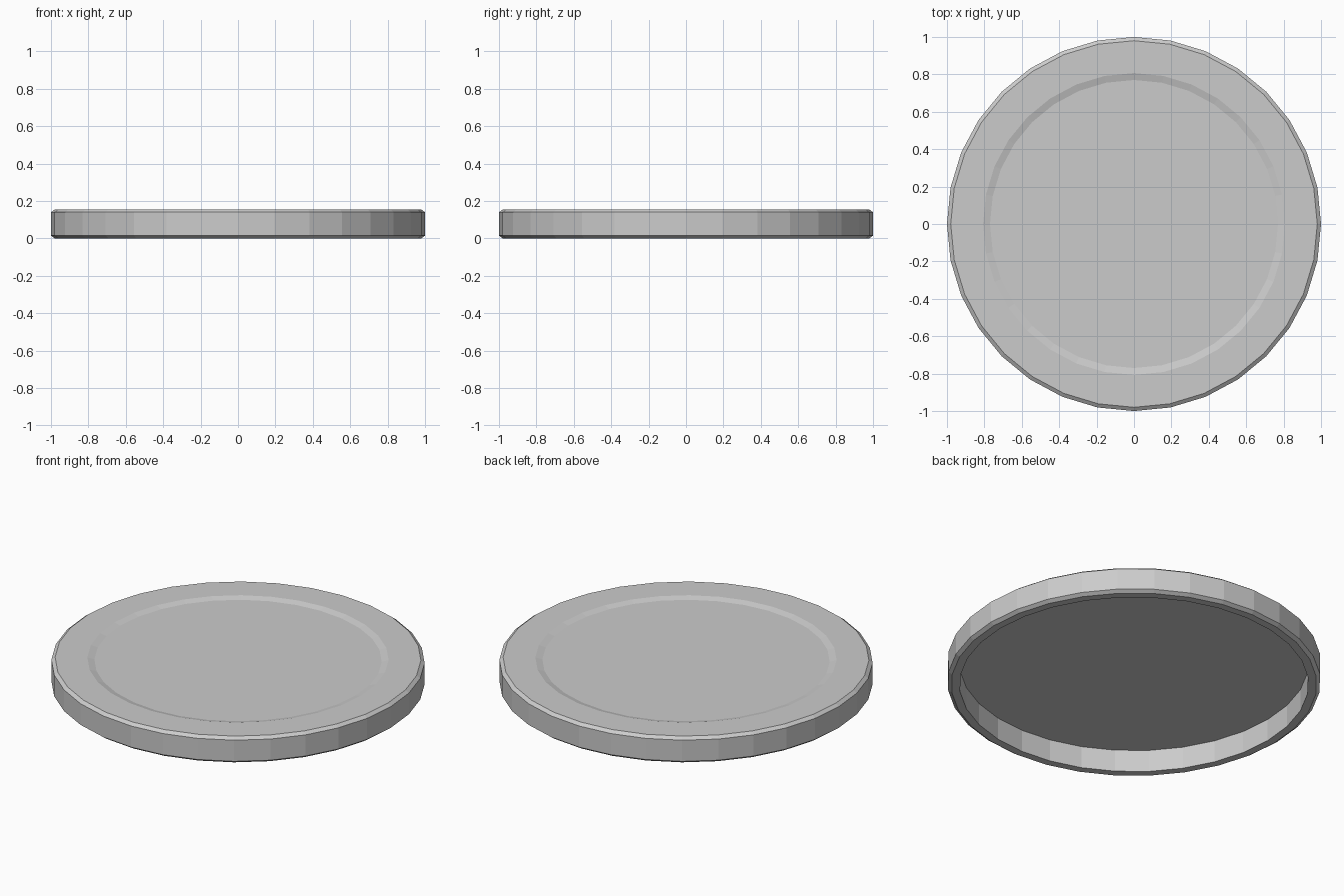
import bpy, bmesh, math

if "Cube" in bpy.data.objects:
    bpy.data.objects.remove(bpy.data.objects["Cube"])

SIDES = 32

# Half profile (radius, height): top centre, shallow step, rim, skirt, hollow underside
PROFILE = [
    (0.77, 0.145), (0.807, 0.155),   # recessed panel step
    (0.98, 0.155), (1.0, 0.14),      # top bevel
    (1.0, 0.015), (0.98, 0.0),       # bottom bevel
    (0.935, 0.0), (0.935, 0.13),     # inner wall and ceiling
]


def lathe(name, profile, sides):
    bm = bmesh.new()
    rings = []
    for r, z in profile:
        rings.append([bm.verts.new((r * math.cos(2 * math.pi * i / sides),
                                    r * math.sin(2 * math.pi * i / sides), z))
                      for i in range(sides)])
    for a, b in zip(rings, rings[1:]):
        for i in range(sides):
            j = (i + 1) % sides
            bm.faces.new((a[i], b[i], b[j], a[j]))
    # Flat caps: top panel and underside ceiling
    bm.faces.new(rings[0])
    bm.faces.new(rings[-1][::-1])
    bmesh.ops.recalc_face_normals(bm, faces=bm.faces)
    mesh = bpy.data.meshes.new(name)
    bm.to_mesh(mesh)
    bm.free()
    obj = bpy.data.objects.new(name, mesh)
    bpy.context.collection.objects.link(obj)
    return obj


# Lid
lathe("jar_lid", PROFILE, SIDES)
